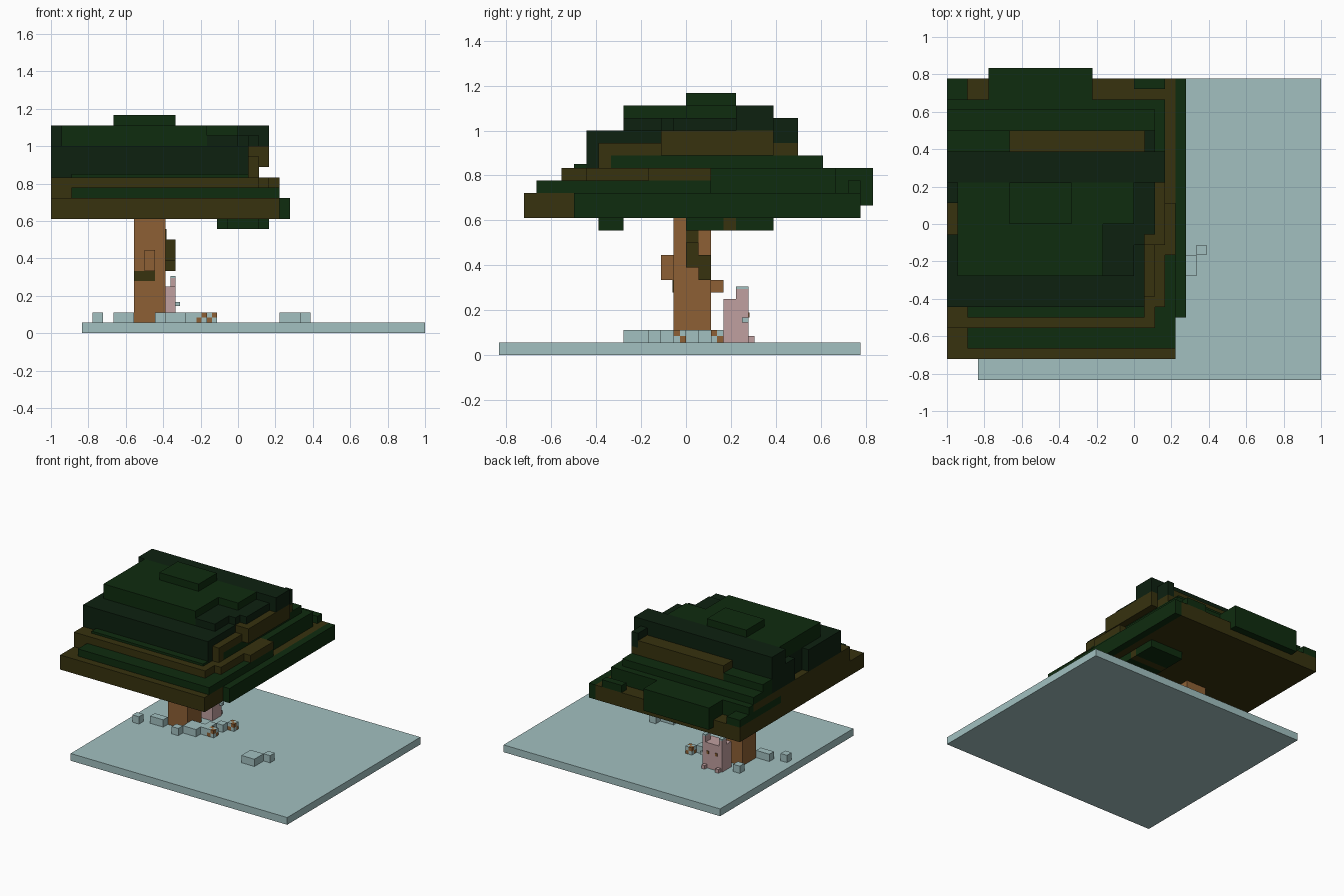
import bpy, bmesh

if "Cube" in bpy.data.objects:
    bpy.data.objects.remove(bpy.data.objects["Cube"], do_unlink=True)

U = 1 / 18  # size of one voxel


def material(name, rgb):
    m = bpy.data.materials.new(name)
    m.use_nodes = True
    m.diffuse_color = (*rgb, 1)
    bsdf = m.node_tree.nodes["Principled BSDF"]
    bsdf.inputs["Base Color"].default_value = (*rgb, 1)
    bsdf.inputs["Roughness"].default_value = 0.9
    return m


TEAL = material("pale teal stone", (0.36, 0.53, 0.53))
BARK = material("bark brown", (0.27, 0.118, 0.035))
OLIVE = material("olive brown leaf", (0.038, 0.032, 0.0045))
GREEN = material("leaf green", (0.0045, 0.025, 0.0045))
DARK = material("dark leaf green", (0.004, 0.015, 0.005))
PINK = material("dusty pink", (0.53, 0.35, 0.35))


def blocks(name, mat, boxes):
    """One object made of boxes (x0, x1, y0, y1, z0, z1) in voxels."""
    bm = bmesh.new()
    for x0, x1, y0, y1, z0, z1 in boxes:
        for v in bmesh.ops.create_cube(bm, size=1)["verts"]:
            v.co = ((x0 + x1) / 2 + v.co.x * (x1 - x0),
                    (y0 + y1) / 2 + v.co.y * (y1 - y0),
                    (z0 + z1) / 2 + v.co.z * (z1 - z0))
            v.co *= U
    me = bpy.data.meshes.new(name)
    bm.to_mesh(me)
    bm.free()
    me.materials.append(mat)
    ob = bpy.data.objects.new(name, me)
    bpy.context.collection.objects.link(ob)
    return ob


# Ground
blocks("ground", TEAL, [(-15, 18, -15, 14, 0, 1)])

# Trunk with knots and moss
blocks("trunk", BARK, [(-10, -7, -1, 2, 1, 11)])
blocks("trunk_knots", BARK, [(-9, -8, -2, -1, 6, 8), (-9, -8, 2, 3, 5, 6)])
blocks("trunk_bark_patch", OLIVE, [(-10, -8, -1.1, -1, 5, 6)])
blocks("trunk_moss", OLIVE, [(-7, -6, 0, 1, 7, 9), (-7, -6, 1, 2, 6, 8),
                             (-7, -6.9, 0, 1, 9, 10)])

# Canopy: broad lower rim
blocks("rim", OLIVE, [(-18, 4, -13, 14, 11, 13)])
blocks("rim_left_edge", GREEN, [(4, 5, -9, 14, 11, 13)])
blocks("rim_back_bulge", GREEN, [(-14, -4, 14, 15, 12, 15),
                                 (-14, -4, 12, 14, 13, 15)])
blocks("hanging_leaves", GREEN, [(-1, 2, -7, -5, 10, 11), (-2, 3, 0, 3, 10, 11),
                                 (-2, 3, 4, 7, 10, 11)])
blocks("hanging_leaf_patch", OLIVE, [(-2, 3, 3, 4, 10, 11)])

# Canopy: second and third steps
blocks("second_step", GREEN, [(-16, 3, -12, 12, 13, 14), (3, 4, -12, 2, 13, 14),
                              (-18, -16, 5, 14, 13, 14), (0, 3, 13, 14, 13, 14)])
blocks("second_step_edge", OLIVE, [(-18, -16, -10, 5, 13, 14)])
blocks("third_step", OLIVE, [(-18, 2, -10, 11, 14, 15), (2, 4, -3, 2, 14, 15),
                             (2, 3, -8, -3, 14, 15)])
blocks("third_step_back", GREEN, [(2, 3, 2, 12, 14, 15), (-18, 2, 11, 12, 14, 15)])

# Canopy: fourth step and dark body
blocks("fourth_step", GREEN, [(-18, 2, 7, 11, 15, 16), (1, 2, -6, 7, 15, 16),
                              (-16, 1, -9, -8, 15, 15.3)])
blocks("dark_body", DARK, [(-18, 1, -8, -1, 15, 18), (-17, 1, -1, 2, 15, 18),
                           (-18, 1, 2, 7, 15, 18)])
blocks("body_left_ledge", OLIVE, [(1, 2, -7, -6, 15, 17), (1, 2, -6, -2, 16, 17),
                                  (1, 3, -2, 7, 16, 18)])

# Canopy: back shelf
blocks("back_shelf", OLIVE, [(-12, 1, 7, 9, 16, 18)])
blocks("back_shelf_right", GREEN, [(-18, -12, 7, 9, 16, 17)])
blocks("back_shelf_left", DARK, [(1, 2, 7, 9, 17, 19), (1, 2, -1, 4, 18, 19)])
blocks("back_shelf_left_base", OLIVE, [(1, 2, 7, 9, 16, 17)])

# Canopy: crown
blocks("crown", GREEN, [(-17, -3, -5, 4, 18, 20), (-3, 0, 0, 4, 18, 20)])
blocks("crown_notch", DARK, [(-3, 0, -5, 0, 18, 19), (0, 1, -2, 4, 18, 19)])
blocks("crown_ridge", DARK, [(-18, 3, 4, 7, 18, 20)])
blocks("crown_top", GREEN, [(-12, -6, 0, 4, 20, 21)])

# Pebbles around the trunk
spots = [(-14, -3), (-8, -3), (-6, -2), (-7, -2), (-6, -1), (-5, -1), (-5, 0),
         (-4, 1), (-7, -1), (-11, 3), (6, -3)]
blocks("pebbles", TEAL, [(x, x + 1, y, y + 1, 1, 2) for x, y in spots]
       + [(-12, -10, -2, -1, 1, 2), (4, 6, -5, -3, 1, 2)])

# Checkered flowers: half-voxel cubes in two colours
for label, mat, parity in (("flower_petals", BARK, 0), ("flower_leaves", TEAL, 1)):
    cubes = []
    for fx, fy in ((-4, -1), (-3, 2)):
        for i in range(8):
            a, b, c = i & 1, i >> 1 & 1, i >> 2
            if (a + b + c) % 2 == parity:
                x, y, z = fx + a / 2, fy + b / 2, 1 + c / 2
                cubes.append((x, x + .5, y, y + .5, z, z + .5))
    blocks(label, mat, cubes)

# Small animal sitting behind the trunk, facing back
blocks("animal_body", PINK, [(-9, -6, 3, 5, 1, 4.5)])
blocks("animal_ears", PINK, [(-9, -8.5, 4, 5, 4.5, 5.3), (-6.5, -6, 4, 5, 4.5, 5.3)])
blocks("animal_ear_tips", TEAL, [(-9, -8.5, 4, 5, 5.3, 5.5), (-6.5, -6, 4, 5, 5.3, 5.5)])
blocks("animal_feet", PINK, [(-8.8, -8.3, 5, 5.5, 1, 1.5), (-6.7, -6.2, 5, 5.5, 1, 1.5)])
blocks("animal_paw", TEAL, [(-6, -5.6, 4.5, 5, 2.6, 3)])
blocks("animal_eyes", BARK, [(-8.3, -8, 5, 5.1, 3, 3.4), (-7, -6.7, 5, 5.1, 3, 3.4)])
